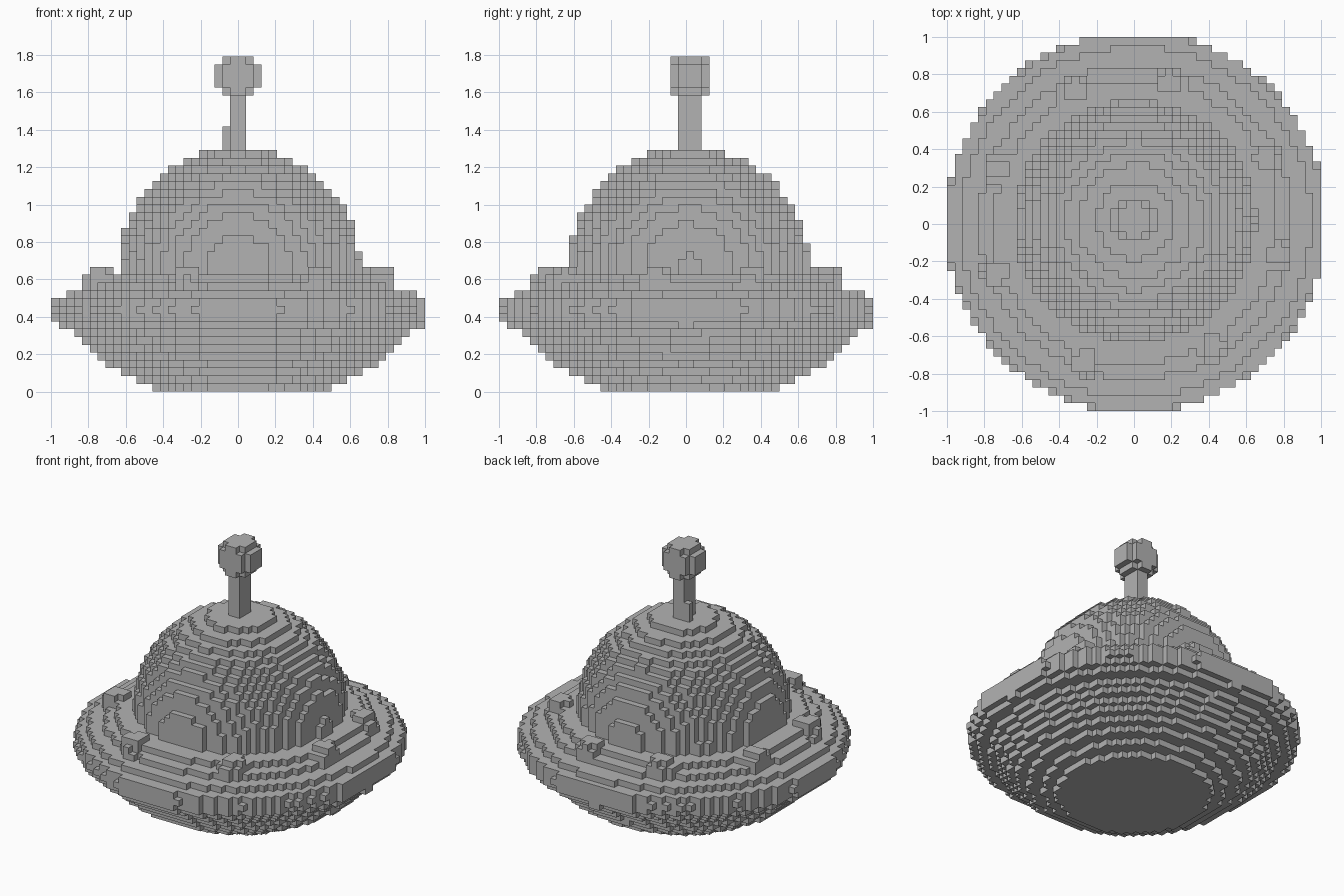
import bpy
import bmesh
import math
from itertools import product
from mathutils import Vector

old = bpy.data.objects.get("Cube")
if old:
    bpy.data.objects.remove(old, do_unlink=True)

CELL = 1 / 24          # edge of one building block
HALF = 24              # blocks from the centre to the rim
AXIS = Vector((0.01, 0.01))

grey = bpy.data.materials.new("plain_grey")
grey.use_nodes = True
colour = (0.45, 0.45, 0.45, 1)
grey.diffuse_color = colour
grey.node_tree.nodes["Principled BSDF"].inputs["Base Color"].default_value = colour


def centre(cell):
    return Vector([(c + 0.5) * CELL for c in cell])


def disc(layer, radius):
    """Blocks of one layer whose centres lie inside a circle."""
    span = range(-HALF, HALF)
    return {(i, j, layer) for i, j in product(span, span)
            if (centre((i, j, layer)).xy - AXIS).length <= radius}


def ball(middle, radius):
    """Blocks whose centres lie inside a sphere."""
    middle = Vector(middle)
    spans = [range(math.floor((m - radius) / CELL), math.ceil((m + radius) / CELL) + 1)
             for m in middle]
    return {c for c in product(*spans) if (centre(c) - middle).length <= radius}


def box(xs, ys, zs):
    return set(product(range(*xs), range(*ys), range(*zs)))


# Saucer hull: one radius per layer, from the flat base to the stepped top
hull_radii = [0.48, 0.56, 0.65, 0.72, 0.77, 0.81, 0.85, 0.89,
              0.97, 1.01, 1.02, 1.01, 0.94, 0.84, 0.76]
hull = set()
for layer, radius in enumerate(hull_radii):
    hull |= disc(layer, radius)

# Dome sitting on the hull
dome = {c for c in ball((0.005, 0.015, 0.66), 0.645) if c[2] >= len(hull_radii)}

# Ring of small round lights, slightly irregular in spacing
lights = set()
for degrees in (26, 75, 114, 158, 200, 250, 303, 348):
    a = math.radians(degrees)
    lights |= ball((0.78 * math.cos(a), 0.78 * math.sin(a), 0.58), 0.09)
lights -= hull | dome

# Antenna with a foot and a ball tip
mast = box((-1, 1), (-1, 2), (31, 38)) | box((-2, -1), (1, 2), (31, 34))
tip = ball((0, 0.021, 1.6875), 0.125)

parts = {"saucer_hull": hull, "dome": dome, "rim_lights": lights,
         "antenna_mast": mast, "antenna_tip": tip}
solid = set().union(*parts.values())


def build(name, cells):
    """Mesh the outer faces of a set of blocks."""
    bm = bmesh.new()
    points = {}

    def vert(key):
        if key not in points:
            points[key] = bm.verts.new(Vector(key) * CELL)
        return points[key]

    for cell in cells:
        for axis, side in product(range(3), (0, 1)):
            beside = list(cell)
            beside[axis] += 2 * side - 1
            if tuple(beside) in solid:
                continue
            u, v = (axis + 1) % 3, (axis + 2) % 3
            ring = []
            for du, dv in ((0, 0), (1, 0), (1, 1), (0, 1)):
                corner = list(cell)
                corner[axis] += side
                corner[u] += du
                corner[v] += dv
                ring.append(vert(tuple(corner)))
            bm.faces.new(ring if side else ring[::-1])
    mesh = bpy.data.meshes.new(name)
    bm.to_mesh(mesh)
    bm.free()
    mesh.materials.append(grey)
    bpy.context.collection.objects.link(bpy.data.objects.new(name, mesh))


for part_name, part_cells in parts.items():
    build(part_name, part_cells)
